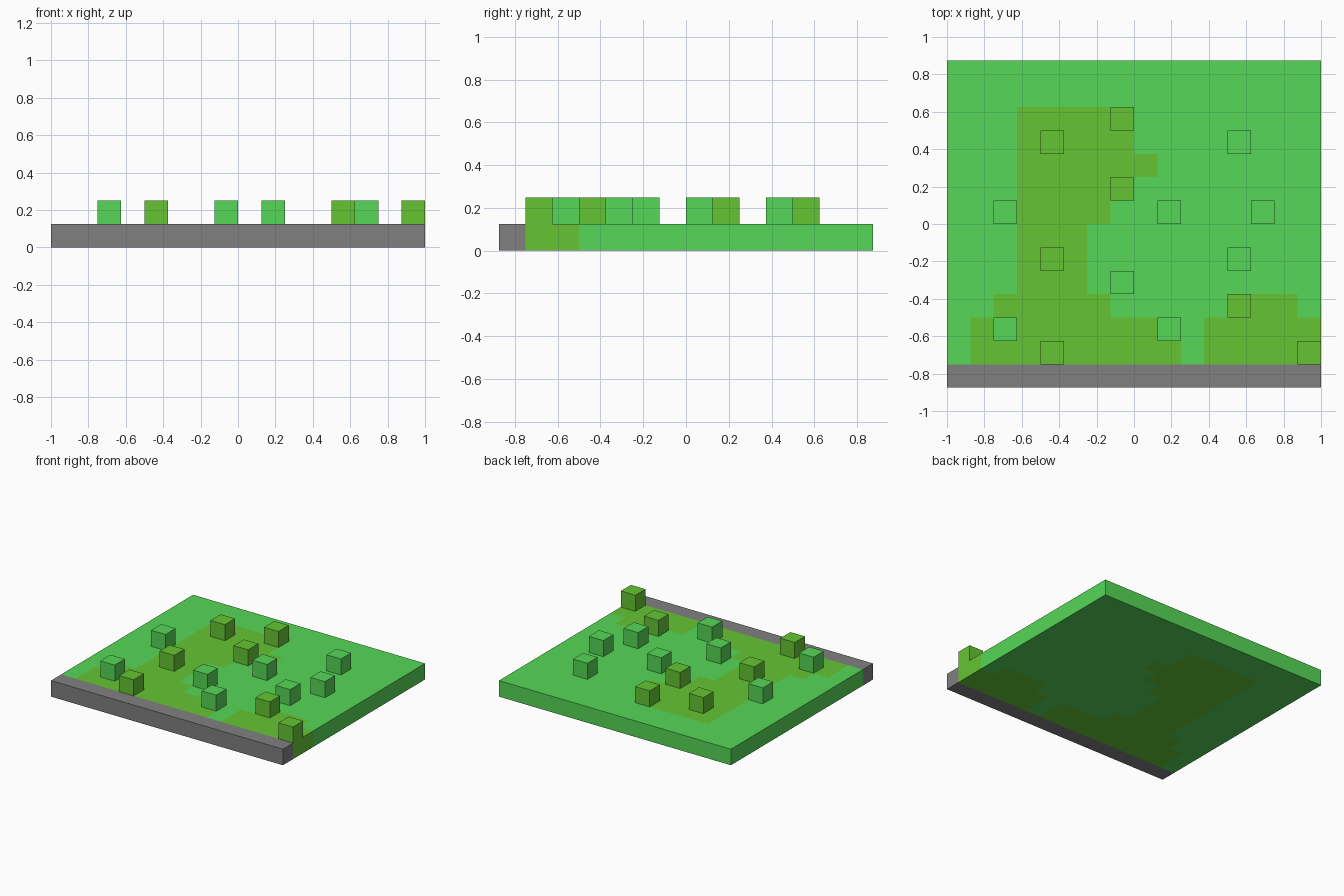
import bpy
import bmesh
from mathutils import Vector

if "Cube" in bpy.data.objects:
    bpy.data.objects.remove(bpy.data.objects["Cube"], do_unlink=True)

U = 0.125                 # one block
X0, Y0 = -1.0, -0.875     # front corner of the block grid
COLS, ROWS = 16, 14


def material(name, rgb):
    m = bpy.data.materials.new(name)
    m.use_nodes = True
    m.diffuse_color = (*rgb, 1)
    m.node_tree.nodes["Principled BSDF"].inputs["Base Color"].default_value = (*rgb, 1)
    return m


GREEN = material("bright grass green", (0.092, 0.68, 0.095))
OLIVE = material("olive grass green", (0.130, 0.56, 0.034))
GREY = material("stone grey", (0.216, 0.216, 0.216))

# Olive patches: grid row -> (first, last) column spans
PATCHES = {1: [(1, 9), (11, 15)], 2: [(1, 9), (11, 15)], 3: [(2, 6), (12, 14)],
           4: [(3, 5)], 5: [(3, 5)], 6: [(3, 5)], 7: [(3, 6)], 8: [(3, 7)],
           9: [(3, 8)], 10: [(3, 7)], 11: [(3, 7)]}


def is_olive(col, row):
    return any(a <= col <= b for a, b in PATCHES.get(row, []))


def block(name, col, row, level, size, mats, cut=False):
    """Box of size (in blocks) whose low corner is at the given grid cell."""
    bm = bmesh.new()
    bmesh.ops.create_cube(bm, size=1)
    for v in bm.verts:
        v.co = Vector(((v.co.x + 0.5) * size[0], (v.co.y + 0.5) * size[1],
                       (v.co.z + 0.5) * size[2])) * U
    if cut:
        # Slice into cells so the patches can be coloured by position
        for axis in (0, 1):
            normal = Vector((axis == 0, axis == 1, 0))
            for i in range(1, size[axis]):
                bmesh.ops.bisect_plane(bm, geom=bm.verts[:] + bm.edges[:] + bm.faces[:],
                                       plane_co=normal * i * U, plane_no=normal)
        bm.normal_update()
        for f in bm.faces:
            p = (f.calc_center_median() - f.normal * U * 0.4) / U
            f.material_index = int(is_olive(col + int(p.x), row + int(p.y)))
    mesh = bpy.data.meshes.new(name)
    bm.to_mesh(mesh)
    bm.free()
    for m in mats:
        mesh.materials.append(m)
    ob = bpy.data.objects.new(name, mesh)
    ob.location = (X0 + col * U, Y0 + row * U, level * U)
    bpy.context.collection.objects.link(ob)


# Base slab: stone strip along the front, lawn behind it
block("stone_front_strip", 0, 0, 0, (COLS, 1, 1), [GREY])
block("lawn", 0, 1, 0, (COLS, ROWS - 1, 1), [GREEN, OLIVE], cut=True)

# Grass blocks standing on the lawn: (column, row)
GREEN_TUFTS = [(12, 10), (2, 7), (9, 7), (13, 7), (12, 5), (7, 4), (2, 2), (9, 2)]
OLIVE_TUFTS = [(4, 10), (7, 11), (7, 8), (4, 5), (12, 3), (4, 1), (15, 1)]
for label, cells, mat in (("green_tuft", GREEN_TUFTS, GREEN),
                          ("olive_tuft", OLIVE_TUFTS, OLIVE)):
    for n, (col, row) in enumerate(cells, 1):
        block(f"{label}_{n}", col, row, 1, (1, 1, 1), [mat])
